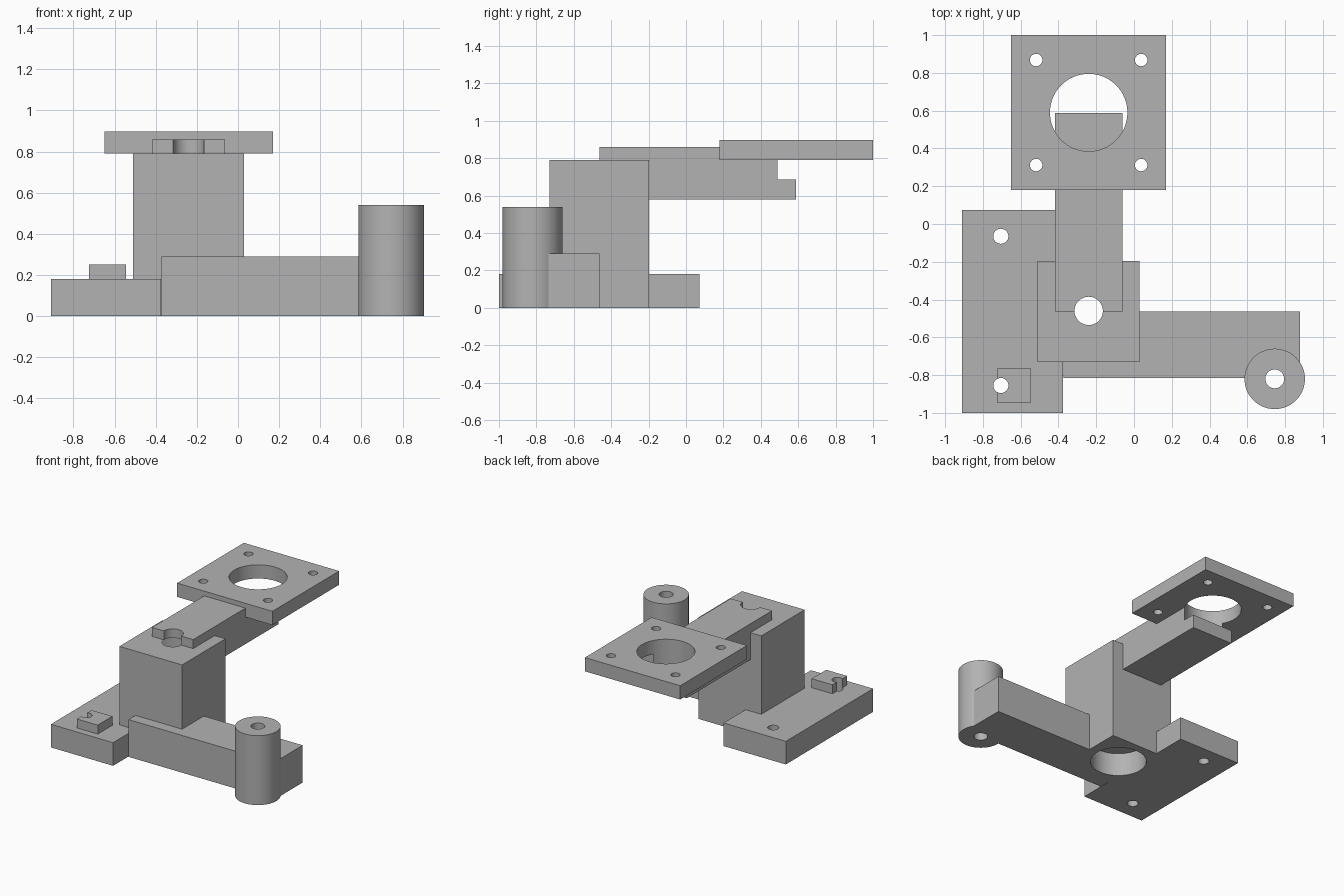
import bpy
import math

cube = bpy.data.objects.get("Cube")
if cube:
    bpy.data.objects.remove(cube, do_unlink=True)

grey = bpy.data.materials.new("plain_grey")
grey.use_nodes = True
colour = (0.45, 0.45, 0.45, 1)
grey.diffuse_color = colour
grey.node_tree.nodes["Principled BSDF"].inputs["Base Color"].default_value = colour


def finish(name):
    ob = bpy.context.object
    ob.name = name
    bpy.ops.object.transform_apply(location=True, rotation=True, scale=True)
    ob.data.materials.append(grey)
    return ob


def box(name, x, y, z):
    mid = [(a + b) / 2 for a, b in (x, y, z)]
    bpy.ops.mesh.primitive_cube_add(size=1, location=mid)
    bpy.context.object.scale = [b - a for a, b in (x, y, z)]
    return finish(name)


def rod(name, centre, radius, z, sides=64):
    bpy.ops.mesh.primitive_cylinder_add(
        vertices=sides, radius=radius, depth=z[1] - z[0],
        location=(centre[0], centre[1], (z[0] + z[1]) / 2))
    return finish(name)


def combine(body, tool, operation):
    mod = body.modifiers.new(operation.lower(), "BOOLEAN")
    mod.operation = operation
    mod.solver = "EXACT"
    mod.object = tool
    bpy.context.view_layer.objects.active = body
    bpy.ops.object.modifier_apply(modifier=mod.name)
    bpy.data.objects.remove(tool, do_unlink=True)


pivot = (-0.24, -0.46)
motor = (-0.24, 0.59)
post = (0.745, -0.82)
through = (-0.1, 1.1)

# Solid parts: tower, foot plate, side arm, post, upper arm, motor plate
body = box("pivot_bracket", (-0.51, 0.03), (-0.73, -0.197), (0, 0.79))
solids = [
    box("foot_plate", (-0.91, -0.375), (-1, 0.073), (0, 0.18)),
    box("foot_block", (-0.725, -0.545), (-0.945, -0.765), (0.1, 0.25)),
    box("side_arm", (-0.372, 0.88), (-0.815, -0.462), (0, 0.29)),
    rod("end_post", post, 0.16, (0, 0.54)),
    box("upper_arm", (-0.417, -0.062), (-0.462, 0.587), (0.58, 0.86)),
    box("motor_plate", (-0.65, 0.17), (0.18, 1), (0.79, 0.897)),
]
for solid in solids:
    combine(body, solid, "UNION")

# Bearing pockets, pivot bore, post bore and motor opening
cutters = [
    rod("lower_pocket", pivot, 0.2, (-0.1, 0.18)),
    rod("upper_pocket", pivot, 0.2, (0.61, 0.79)),
    rod("pivot_bore", pivot, 0.075, through),
    rod("post_bore", post, 0.05, through, 32),
    rod("motor_opening", motor, 0.205, (0.685, 1.1)),
]
# Screw holes in the foot and motor plates
for y in (-0.065, -0.855):
    cutters.append(rod("foot_hole", (-0.705, y), 0.04, through, 32))
for sx in (-1, 1):
    for sy in (-1, 1):
        centre = (motor[0] + sx * 0.278, motor[1] + sy * 0.278)
        cutters.append(rod("motor_hole", centre, 0.033, (0.7, 1.1), 32))
for cutter in cutters:
    combine(body, cutter, "DIFFERENCE")

# Smooth round walls, keep sharp edges
bpy.ops.object.select_all(action="DESELECT")
body.select_set(True)
bpy.context.view_layer.objects.active = body
bpy.ops.object.shade_smooth_by_angle(angle=math.radians(30))
